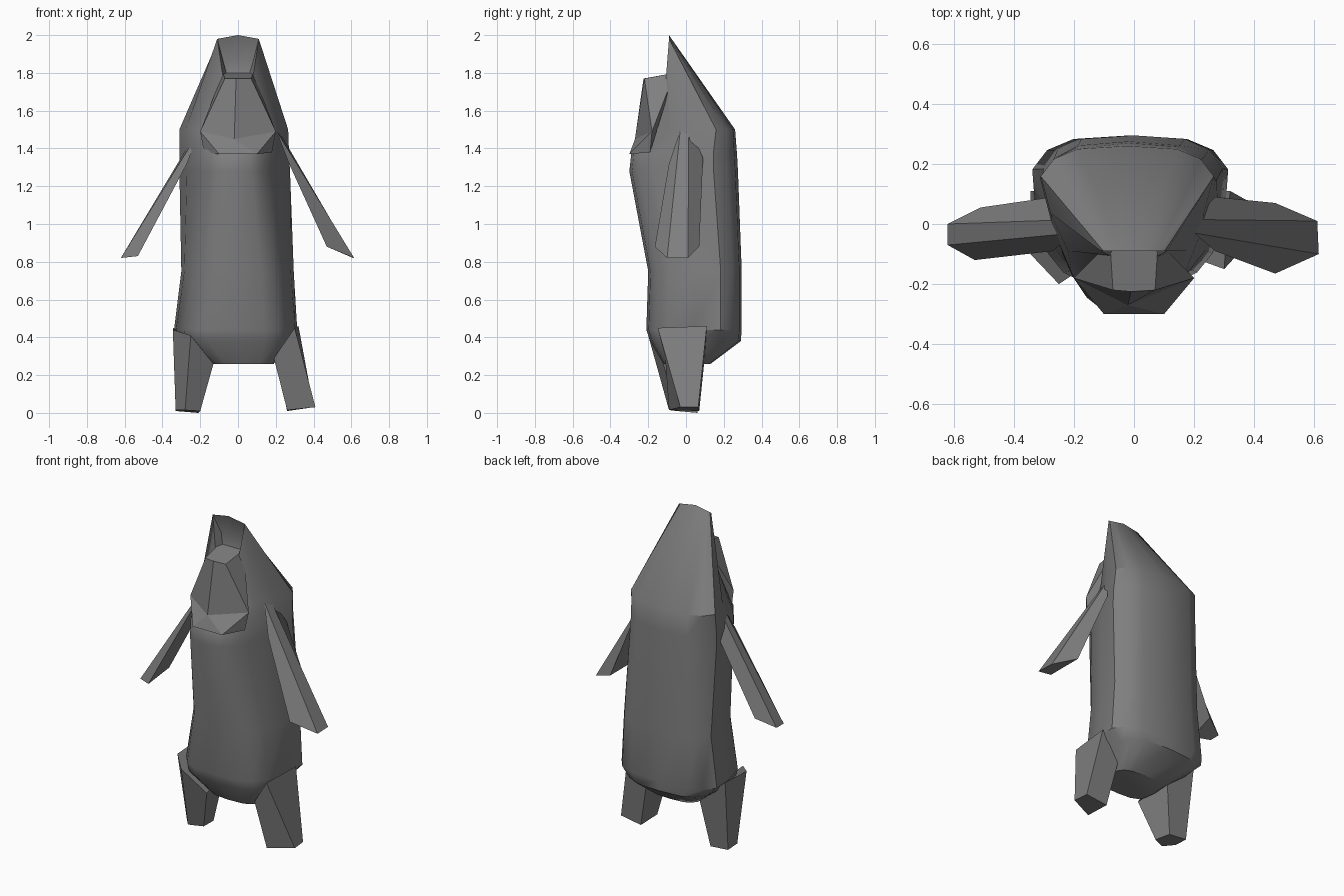
import bpy
import math

default_cube = bpy.data.objects.get("Cube")
if default_cube:
    bpy.data.objects.remove(default_cube, do_unlink=True)

# Single stone-grey colour
GREY = (0.21, 0.21, 0.21, 1)
stone = bpy.data.materials.new("stone grey")
stone.use_nodes = True
stone.diffuse_color = GREY
stone.node_tree.nodes["Principled BSDF"].inputs["Base Color"].default_value = GREY


def make_object(name, vertices, faces, smooth_angle=None):
    """Create a mesh object with outward normals and the shared material."""
    mesh = bpy.data.meshes.new(name)
    mesh.from_pydata(vertices, [], faces)
    mesh.materials.append(stone)
    obj = bpy.data.objects.new(name, mesh)
    bpy.context.collection.objects.link(obj)
    bpy.ops.object.select_all(action="DESELECT")
    obj.select_set(True)
    bpy.context.view_layer.objects.active = obj
    bpy.ops.object.mode_set(mode="EDIT")
    bpy.ops.mesh.select_all(action="SELECT")
    bpy.ops.mesh.normals_make_consistent(inside=False)
    bpy.ops.object.mode_set(mode="OBJECT")
    if smooth_angle:
        bpy.ops.object.shade_smooth_by_angle(angle=math.radians(smooth_angle))
    return obj


def loft(name, rings, smooth_angle=None):
    """Bridge equally sized closed rings and cap both ends."""
    count = len(rings[0])
    vertices = [point for ring in rings for point in ring]
    faces = []
    for level in range(len(rings) - 1):
        start = level * count
        for k in range(count):
            following = (k + 1) % count
            faces.append((start + k, start + following,
                          start + count + following, start + count + k))
    faces.append(tuple(range(count)))
    faces.append(tuple(range(len(vertices) - count, len(vertices))))
    return make_object(name, vertices, faces, smooth_angle)


def mirrored(points):
    return [(-x, y, z) for x, y, z in points]


SIDES = 16


def soft_power(value):
    return math.copysign(abs(value) ** 0.62, value)


def robe_ring(z, left, right, front, back, taper):
    """Rounded box outline that narrows towards the front by the taper."""
    centre_x, half_x = (left + right) / 2, (right - left) / 2
    centre_y, half_y = (front + back) / 2, (back - front) / 2
    ring = []
    for k in range(SIDES):
        angle = math.tau * k / SIDES
        across, along = soft_power(math.cos(angle)), soft_power(math.sin(angle))
        narrowing = 1 - taper * max(0, 0.55 - along) / 1.4
        ring.append((centre_x + half_x * across * narrowing,
                     centre_y + half_y * along, z))
    return ring


def hood_rim(half_width, y, peak):
    """Back half follows the pointed rim, front half the foot of the opening."""
    rim = []
    for k in range(SIDES):
        across = math.cos(math.tau * k / SIDES)
        if k <= SIDES // 2:
            rim.append((half_width * across, y, peak - 0.02 * abs(across)))
        else:
            rim.append((half_width * 0.8 * across, y - 0.015, 1.79))
    return rim


# Robe and hood: hem, waist, chest, shoulders, pointed rim, hollow opening
robe_profile = [
    (0.26, -0.14, 0.19, -0.12, 0.13, 0),
    (0.38, -0.29, 0.27, -0.19, 0.29, 0),
    (0.44, -0.355, 0.33, -0.21, 0.295, 0.2),
    (0.75, -0.315, 0.31, -0.20, 0.295, 0.25),
    (1.28, -0.325, 0.29, -0.30, 0.275, 0.45),
    (1.37, -0.325, 0.285, -0.29, 0.27, 0.45),
    (1.5, -0.325, 0.28, -0.19, 0.26, 0.4),
]
robe_rings = [robe_ring(*row) for row in robe_profile]
hood_rings = [hood_rim(0.11, -0.09, 2), hood_rim(0.08, -0.05, 1.88)]
loft("hooded_robe", robe_rings + hood_rings, 35)

# Face mask: ledge, brow, cheeks, nose and jutting beard
half_mask = [
    (0.08, -0.06, 1.80),
    (0.07, -0.22, 1.77),
    (0.2, -0.18, 1.49),
    (0.18, -0.19, 1.38),
    (0.1, -0.3, 1.37),
]
nose = (-0.02, -0.27, 1.45)
brow_middle = (-0.01, -0.225, 1.77)
mask_faces = [
    (0, 1, 11, 6, 5),
    (1, 2, 10, 11), (11, 10, 7, 6),
    (2, 4, 10), (10, 9, 7), (10, 4, 9),
    (2, 3, 4), (7, 9, 8),
    (3, 8, 9, 4),
    (0, 2, 1), (0, 3, 2), (5, 6, 7), (5, 7, 8),
    (0, 5, 8, 3),
]
make_object("face_mask", half_mask + mirrored(half_mask) + [nose, brow_middle], mask_faces)

# Arms: flat wedges, narrow along the outer edge
shoulder = [(0.2, -0.03, 1.5), (0.2, 0.015, 1.52), (0.27, 0.09, 1.35), (0.27, -0.09, 1.32)]
left_hand = [(0.615, -0.1, 0.82), (0.61, 0.01, 0.82), (0.47, 0.07, 0.88), (0.47, -0.165, 0.88)]
right_hand = [(-0.62, -0.07, 0.82), (-0.62, 0, 0.82), (-0.51, 0.055, 0.87), (-0.53, -0.12, 0.83)]
loft("left_arm", [shoulder, left_hand])
loft("right_arm", [mirrored(shoulder), right_hand])

# Legs: stubby tapered blocks
left_hip = [(0.19, -0.11, 0.29), (0.3, -0.15, 0.45), (0.32, 0.11, 0.46), (0.2, 0.1, 0.3)]
left_foot = [(0.26, -0.09, 0.015), (0.41, -0.03, 0.03), (0.4, 0.065, 0.03), (0.26, 0.07, 0.01)]
right_hip = [(-0.13, -0.12, 0.26), (-0.25, -0.2, 0.41), (-0.345, -0.1, 0.44),
             (-0.345, 0.11, 0.45), (-0.16, 0.1, 0.3)]
right_foot = [(-0.2, -0.05, 0.01), (-0.28, -0.09, 0.015), (-0.33, -0.03, 0.015),
              (-0.33, 0.06, 0.01), (-0.21, 0.06, 0)]
loft("left_leg", [left_hip, left_foot])
loft("right_leg", [right_hip, right_foot])
